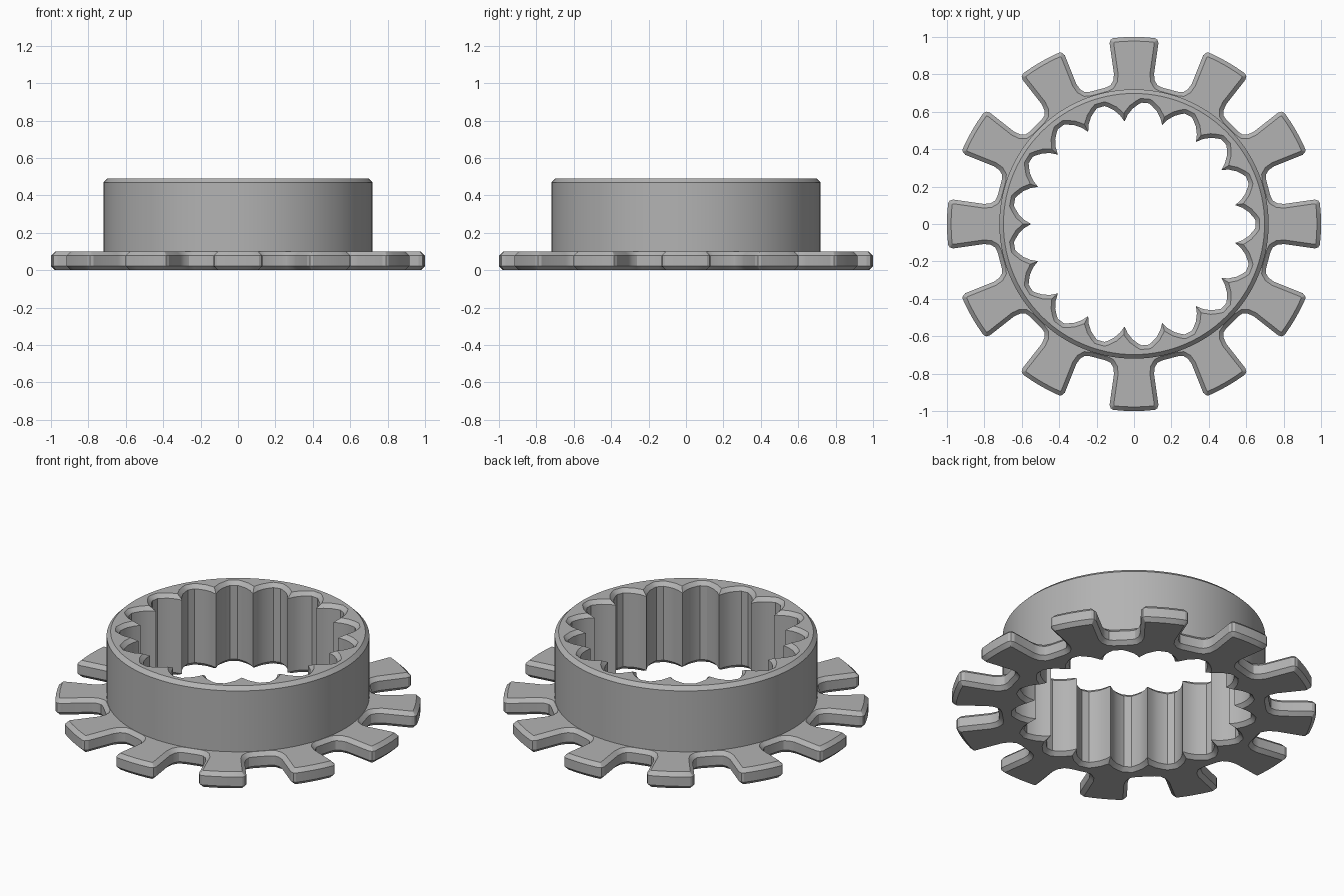
import bpy
import bmesh
import math
from mathutils import Vector

if "Cube" in bpy.data.objects:
    bpy.data.objects.remove(bpy.data.objects["Cube"])

CHAMFER = 0.022
FLANGE_TOP, TOP = 0.10, 0.49
LUGS, SPLINES = 12, 17


def pattern(half, count, start):
    """Mirror a (radius, degrees) half profile and repeat it around z."""
    unit = [(r, -a) for r, a in reversed(half) if a > 0] + half
    pts = []
    for i in range(count):
        for r, a in unit:
            t = math.radians(start + a) + i * math.tau / count
            pts.append(Vector((r * math.cos(t), r * math.sin(t))))
    return pts


def offset(pts, d):
    """Move an outline outwards by d with mitred corners."""
    out = []
    for i, p in enumerate(pts):
        e1 = (p - pts[i - 1]).normalized()
        e2 = (pts[(i + 1) % len(pts)] - p).normalized()
        n1, n2 = Vector((e1.y, -e1.x)), Vector((e2.y, -e2.x))
        out.append(p + (n1 + n2) * d / (1 + n1.dot(n2)))
    return out


# Outlines: lug with rounded corners and root, spline tooth, round collar
lug = [(1, 0), (1, 3.2), (1, 6.4), (0.993, 7.2), (0.975, 7.7), (0.81, 7.6),
       (0.775, 8.2), (0.752, 9.6), (0.745, 11.5), (0.745, 15)]
spline = [(0.55, 0), (0.585, 2), (0.617, 4.6), (0.64, 7.4), (0.65, 8.8)]
flange_line = pattern(lug[:-1], LUGS, 0)
spline_line = pattern(spline, SPLINES, 180)
collar_line = pattern([(0.72, 0)], 120, 0)

bm = bmesh.new()


def ring(pts, z):
    verts = [bm.verts.new((p.x, p.y, z)) for p in pts]
    return verts, [bm.edges.new((v, verts[i - 1])) for i, v in enumerate(verts)]


def wall(rings):
    """Skin a stack of equal rings with quads."""
    for (a, _), (b, _) in zip(rings, rings[1:]):
        for i in range(len(a)):
            bm.faces.new((a[i - 1], a[i], b[i], b[i - 1]))


def cap(outer, inner):
    bmesh.ops.triangle_fill(bm, use_beauty=True, edges=outer[1] + inner[1])


# Lugged flange with chamfered rims
flange = [ring(offset(flange_line, -CHAMFER), 0),
          ring(flange_line, CHAMFER),
          ring(flange_line, FLANGE_TOP - CHAMFER),
          ring(offset(flange_line, -CHAMFER), FLANGE_TOP)]
# Collar
collar = [ring(collar_line, FLANGE_TOP),
          ring(collar_line, TOP - CHAMFER),
          ring(offset(collar_line, -CHAMFER), TOP)]
# Splined bore, chamfered at both ends
bore = [ring(offset(spline_line, CHAMFER), 0),
        ring(spline_line, CHAMFER),
        ring(spline_line, TOP - CHAMFER),
        ring(offset(spline_line, CHAMFER), TOP)]
for stack in (flange, collar, bore):
    wall(stack)
# Flat faces: underside, flange shoulder, collar rim
cap(flange[0], bore[0])
cap(flange[-1], collar[0])
cap(collar[-1], bore[-1])
bmesh.ops.recalc_face_normals(bm, faces=bm.faces)

mesh = bpy.data.meshes.new("splined_lock_ring")
bm.to_mesh(mesh)
bm.free()
obj = bpy.data.objects.new("splined_lock_ring", mesh)
bpy.context.collection.objects.link(obj)

# Plain grey metal
mat = bpy.data.materials.new("plain_grey")
mat.use_nodes = True
colour = (0.45, 0.45, 0.45, 1)
mat.diffuse_color = colour
mat.node_tree.nodes["Principled BSDF"].inputs["Base Color"].default_value = colour
mesh.materials.append(mat)

bpy.ops.object.select_all(action="DESELECT")
obj.select_set(True)
bpy.context.view_layer.objects.active = obj
bpy.ops.object.shade_smooth_by_angle(angle=math.radians(25))
